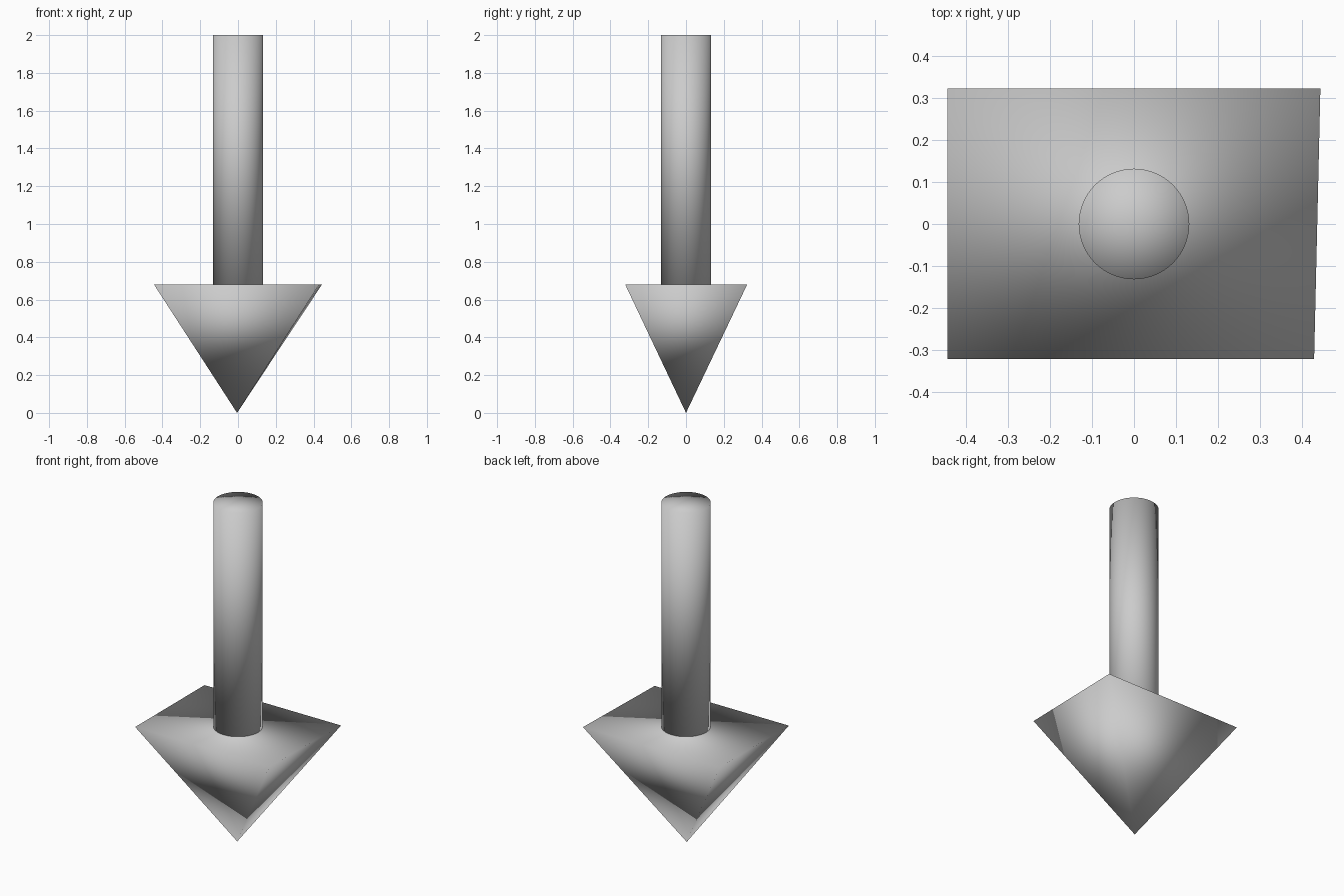
import bpy
import bmesh

cube = bpy.data.objects.get("Cube")
if cube:
    bpy.data.objects.remove(cube, do_unlink=True)

HEAD_TOP = 0.68
TOTAL_HEIGHT = 2.0
ROD_RADIUS = 0.132


def add_smooth_object(name, bm):
    """Turn a bmesh into a fully smooth-shaded object."""
    bmesh.ops.recalc_face_normals(bm, faces=bm.faces)
    for face in bm.faces:
        face.smooth = True
    mesh = bpy.data.meshes.new(name)
    bm.to_mesh(mesh)
    bm.free()
    obj = bpy.data.objects.new(name, mesh)
    bpy.context.collection.objects.link(obj)
    return obj


# Arrow head: inverted pyramid on a slightly skewed rectangle
bm = bmesh.new()
corners = [(-0.445, -0.322), (0.43, -0.322), (0.445, 0.324), (-0.445, 0.324)]
rim = [bm.verts.new((x, y, HEAD_TOP)) for x, y in corners]
tip = bm.verts.new((-0.005, 0, 0))
for i, vert in enumerate(rim):
    bm.faces.new((vert, tip, rim[(i + 1) % len(rim)]))
# Flat top, split along one diagonal
bm.faces.new((rim[0], rim[1], rim[2]))
bm.faces.new((rim[0], rim[2], rim[3]))
add_smooth_object("arrow_head", bm)

# Shaft: round rod with fan caps, standing on the head
bm = bmesh.new()
shaft_bottom = HEAD_TOP - 0.005
bmesh.ops.create_cone(bm, cap_ends=True, cap_tris=True, segments=64,
                      radius1=ROD_RADIUS, radius2=ROD_RADIUS,
                      depth=TOTAL_HEIGHT - shaft_bottom)
bmesh.ops.translate(bm, verts=bm.verts,
                    vec=(0, 0, (TOTAL_HEIGHT + shaft_bottom) / 2))
add_smooth_object("arrow_shaft", bm)
